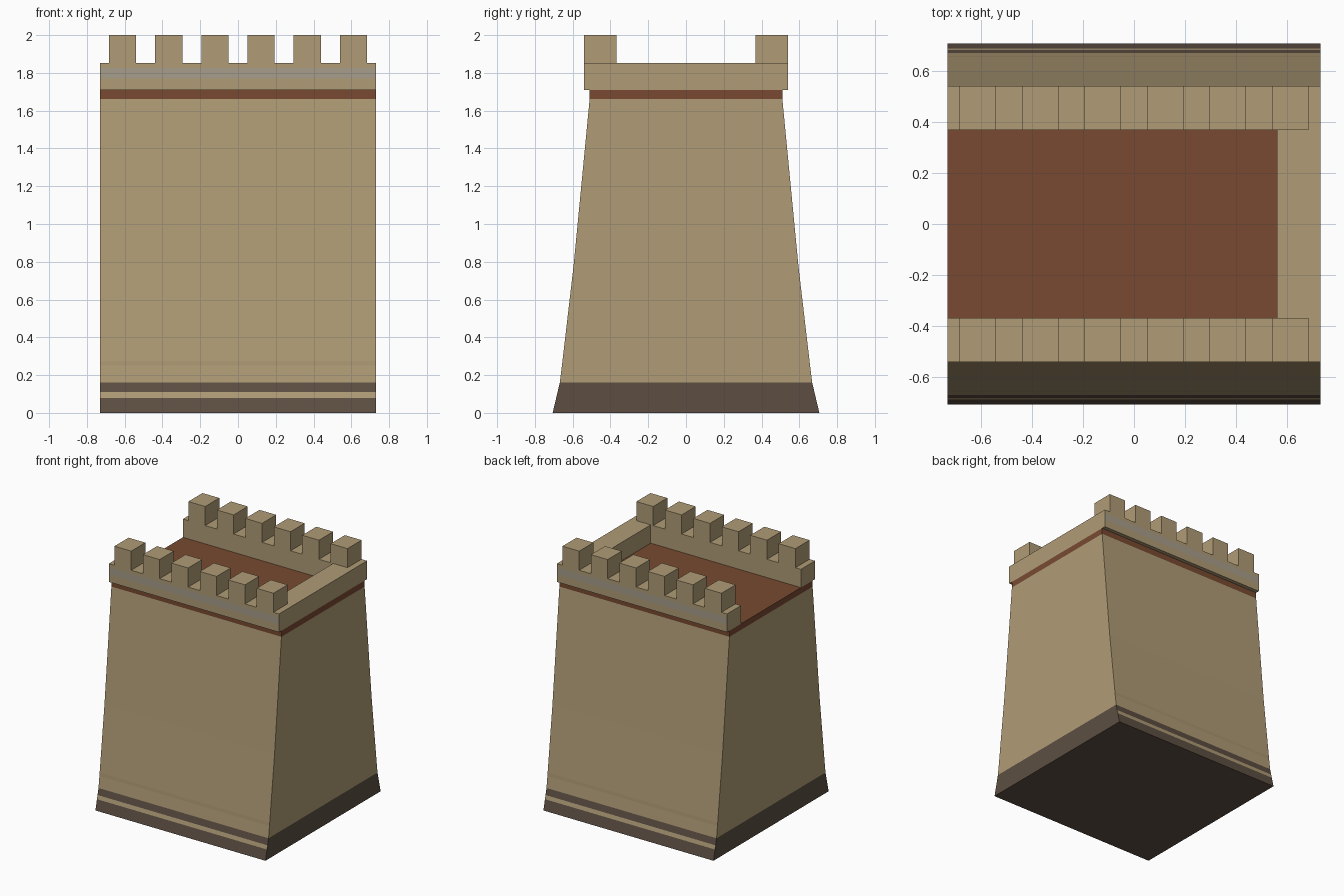
import bpy, bmesh

if "Cube" in bpy.data.objects:
    bpy.data.objects.remove(bpy.data.objects["Cube"])

HALF = 0.73  # half length of the wall section


def srgb(r, g, b):
    f = lambda c: c / 12.92 if c <= 0.04045 else ((c + 0.055) / 1.055) ** 2.4
    return (f(r / 255), f(g / 255), f(b / 255), 1)


mats = []
for name, rgb in [("sandstone", (176, 156, 118)), ("dark_base_stone", (93, 79, 66)),
                  ("red_brick", (120, 74, 49)), ("grey_trim", (167, 158, 138)),
                  ("shaded_sandstone", (169, 149, 112))]:
    m = bpy.data.materials.new(name)
    m.diffuse_color = srgb(*rgb)
    m.use_nodes = True
    m.node_tree.nodes["Principled BSDF"].inputs["Base Color"].default_value = m.diffuse_color
    mats.append(m)
SAND, DARK, RED, GREY, SHADE = range(5)


def finish(name, bm):
    bmesh.ops.recalc_face_normals(bm, faces=bm.faces)
    me = bpy.data.meshes.new(name)
    bm.to_mesh(me)
    bm.free()
    for m in mats:
        me.materials.append(m)
    ob = bpy.data.objects.new(name, me)
    bpy.context.collection.objects.link(ob)
    return ob


def stacked(name, levels, side_mats, end_mats, bottom, top):
    """Stack of bands along x; levels are (z, y_min, y_max)."""
    bm = bmesh.new()
    rings = [[bm.verts.new(p) for p in ((-HALF, a, z), (HALF, a, z), (HALF, b, z), (-HALF, b, z))]
             for z, a, b in levels]
    for i, (lo, hi) in enumerate(zip(rings, rings[1:])):
        for k in range(4):
            n = (k + 1) % 4
            f = bm.faces.new((lo[k], lo[n], hi[n], hi[k]))
            f.material_index = end_mats[i] if k % 2 else side_mats[i]
    bm.faces.new(rings[0]).material_index = bottom
    bm.faces.new(rings[-1]).material_index = top
    return finish(name, bm)


def box(name, x0, x1, y0, y1, z0, z1):
    bm = bmesh.new()
    bmesh.ops.create_cube(bm, size=1)
    for v in bm.verts:
        v.co = (x1 if v.co.x > 0 else x0, y1 if v.co.y > 0 else y0, z1 if v.co.z > 0 else z0)
    return finish(name, bm)


# Battered wall body with dark footing, thin course lines and red band; top is the walkway
prof = [(0, 0.706), (0.08, 0.687), (0.11, 0.68), (0.16, 0.668), (0.25, 0.657), (0.275, 0.654),
        (0.78, 0.595), (1.663, 0.51), (1.71, 0.51)]
stacked("wall_body", [(z, -y, y) for z, y in prof],
        [DARK, SAND, DARK, SAND, SHADE, SAND, SAND, RED],
        [DARK, DARK, DARK, SAND, SAND, SAND, SAND, RED], DARK, RED)

# Long parapets with grey trim stripe, and their merlons
for side, s in (("front", -1), ("back", 1)):
    a, b = sorted((s * 0.367, s * 0.54))
    par = stacked(side + "_parapet", [(z, a, b) for z in (1.71, 1.77, 1.825, 1.852)],
                  [SAND, GREY, SAND], [SAND] * 3, SAND, SAND)
    for f in par.data.polygons:  # trim only on the outer face
        if f.material_index == GREY and f.center.y * s < 0.45:
            f.material_index = SAND
    for i in range(6):
        c = (i - 2.5) * 0.2443
        box(f"{side}_merlon_{i + 1}", c - 0.072, c + 0.072, a, b, 1.852, 2.0)

# Low parapet closing the right end (left end stays open)
box("end_parapet", 0.56, HALF, -0.367, 0.367, 1.71, 1.852)
